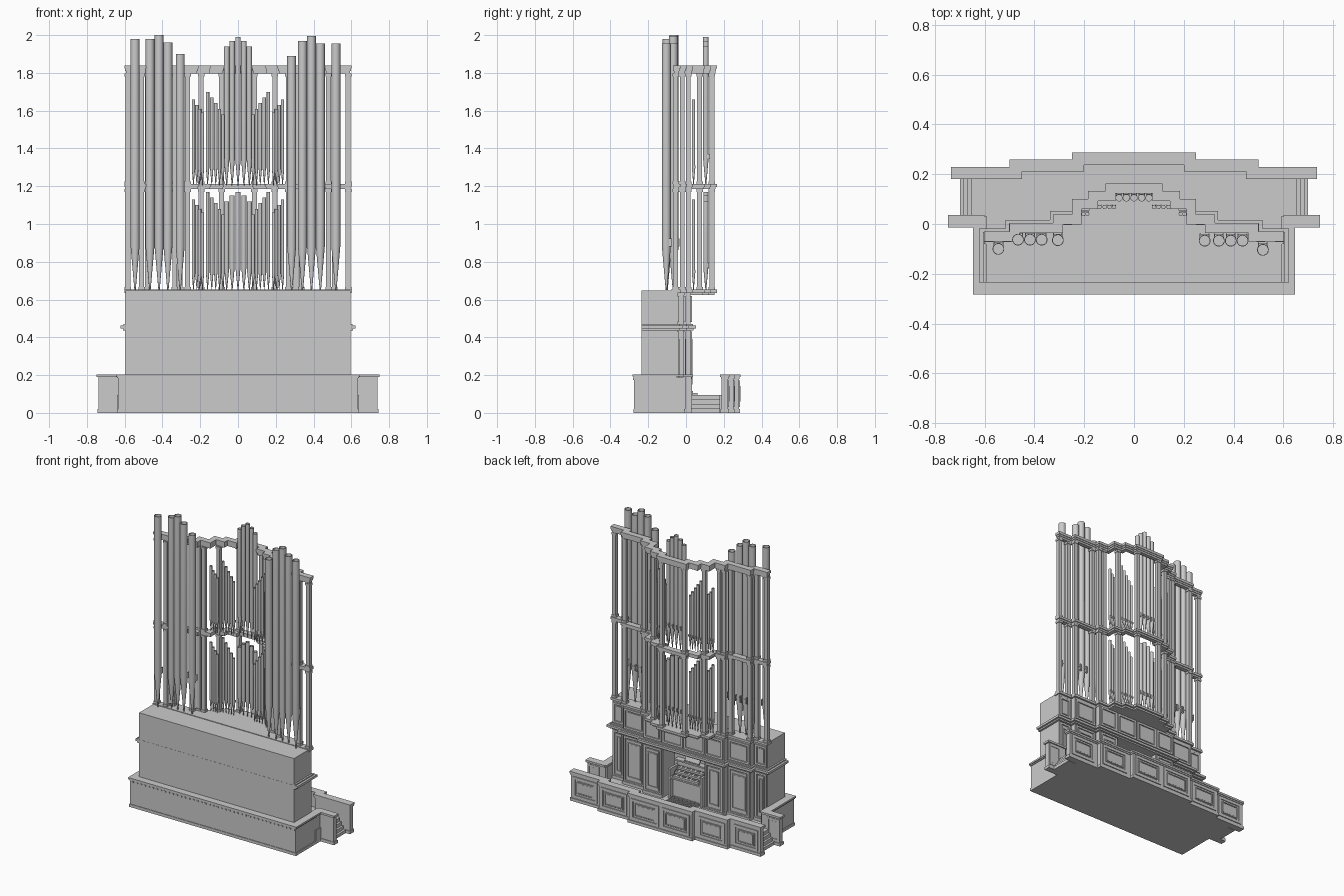
import bpy, bmesh, math
from mathutils import Matrix, Vector

if "Cube" in bpy.data.objects:
    bpy.data.objects.remove(bpy.data.objects["Cube"])


def finish(name, bm, mirror=False, smooth=False):
    bmesh.ops.recalc_face_normals(bm, faces=bm.faces)
    me = bpy.data.meshes.new(name)
    bm.to_mesh(me)
    bm.free()
    ob = bpy.data.objects.new(name, me)
    bpy.context.collection.objects.link(ob)
    if mirror:
        ob.modifiers.new("mirror", 'MIRROR')
    if smooth:
        bpy.ops.object.select_all(action='DESELECT')
        ob.select_set(True)
        bpy.context.view_layer.objects.active = ob
        bpy.ops.object.shade_smooth_by_angle(angle=math.radians(40))
    return ob


def add_box(bm, x0, x1, y0, y1, z0, z1):
    m = Matrix.LocRotScale(Vector(((x0 + x1) / 2, (y0 + y1) / 2, (z0 + z1) / 2)), None,
                           Vector((x1 - x0, y1 - y0, z1 - z0)))
    bmesh.ops.create_cube(bm, size=1, matrix=m)


def boxes(name, items, mirror=False):
    bm = bmesh.new()
    for b in items:
        add_box(bm, *b)
    return finish(name, bm, mirror)


def prism(name, layers, mirror=False):
    """layers: (points, z0, z1) plan outlines, each extruded upward"""
    bm = bmesh.new()
    for pts, z0, z1 in layers:
        f = bm.faces.new([bm.verts.new((x, y, z0)) for x, y in pts])
        r = bmesh.ops.extrude_face_region(bm, geom=[f])
        vs = [v for v in r['geom'] if isinstance(v, bmesh.types.BMVert)]
        bmesh.ops.translate(bm, verts=vs, vec=(0, 0, z1 - z0))
    return finish(name, bm, mirror)


def path(steps, off=0.0):
    """stepped line from the far left to the far right, moved outward by off"""
    half = []
    for i, (x, y) in enumerate(steps):
        if i:
            half.append((steps[i - 1][0] + off, y + off))
        half.append((x + off, y + off))
    return [(-x, y) for x, y in reversed(half)] + half


def solid(steps, back, off=0.0):
    p = path(steps, off)
    return p + [(p[-1][0], back), (p[0][0], back)]


def strip(steps, t, off=0.0):
    outer, inner = path(steps, off), path(steps, off - t)
    ex = steps[-1][0] + off
    inner[0], inner[-1] = (-ex, inner[0][1]), (ex, inner[-1][1])
    return outer + inner[::-1]


def panel(x0, x1, y, z0, z1, w=0.014, d=0.008):
    """frame bars standing proud of a +y face, with a raised field inside"""
    g = w * 1.6
    return [(x0, x0 + w, y, y + d, z0, z1), (x1 - w, x1, y, y + d, z0, z1),
            (x0 + w, x1 - w, y, y + d, z0, z0 + w), (x0 + w, x1 - w, y, y + d, z1 - w, z1),
            (x0 + g, x1 - g, y, y + d * 0.5, z0 + g, z1 - g)]


def pipes(name, items, z0, seg):
    """items: (x, y, radius, foot length, top)"""
    bm = bmesh.new()
    for x, y, r, foot, top in items:
        prof = [(r * 0.15, z0), (r, z0 + foot), (r, top), (r * 0.86, top), (r * 0.86, top - 0.06)]
        rings = [[bm.verts.new((x + q * math.cos(a), y + q * math.sin(a), z))
                  for a in (2 * math.pi * k / seg for k in range(seg))] for q, z in prof]
        for lo, hi in zip(rings, rings[1:]):
            for k in range(seg):
                j = (k + 1) % seg
                bm.faces.new((lo[k], lo[j], hi[j], hi[k]))
        bm.faces.new(rings[0])
        bm.faces.new(rings[-1])
        # mouth: lip and two ears
        zm = z0 + foot
        add_box(bm, x - r * .7, x + r * .7, y + r * .6, y + r * 1.05, zm + r * .9, zm + r * 1.2)
        for s in (-1, 1):
            add_box(bm, x + s * r * .75 - r * .1, x + s * r * .75 + r * .1,
                    y + r * .4, y + r * 1.25, zm, zm + r * 1.8)
    return finish(name, bm, smooth=True)


# ---- plinth, platform and stairs
boxes("plinth", [(-.635, .635, -.275, -.05, 0, .19), (-.64, .64, -.279, -.05, 0, .02),
                 (-.64, .64, -.279, -.05, .184, .192), (-.646, .646, -.284, -.05, .192, .204)])
boxes("plinth_dentils", [(-.62 + i * .031, -.608 + i * .031, -.281, -.27, .174, .184) for i in range(41)])
boxes("platform_floor", [(-.64, .64, -.06, .2, 0, .095), (-.46, .46, .19, .225, 0, .095), (-.21, .21, .2, .25, 0, .095)])
boxes("stairs", [(.63, .655 + i * .015, .03, .18, 0, .0955 - i * .0245) for i in range(4)], True)
boxes("side_wall", [(.6, .738, -.006, .028, 0, .19), (.6, .744, -.01, .033, 0, .02),
                    (.6, .748, -.014, .036, .19, .204), (.59, .635, -.06, .02, 0, .19),
                    (.59, .646, -.06, .03, .192, .204)]
      + panel(.645, .735, .026, .03, .18, .012, .005), True)

# ---- balustrade
bal = [(.242, .28), (.492, .252), (.727, .222)]
prism("balustrade", [(strip(bal, .034), 0, .185), (strip(bal, .046, .006), 0, .02),
                     (strip(bal, .042, .004), .18, .19), (strip(bal, .05, .008), .19, .204)])
spans = [(.012, .225, .28), (.275, .475, .252), (.525, .71, .222)]
boxes("balustrade_panels", [b for x0, x1, y in spans for b in panel(x0, x1, y, .03, .172, .016, .006)]
      + [b for x0, x1, y in spans for b in panel(x0 + .03, x1 - .03, y, .06, .142, .006, .008)], True)

# ---- case
case = [(.31, .025), (.49, -.01), (.595, -.045)]
side = [(.16, -.235), (.16, .025)] + path(case)[6 - 1 - 0:][1:]
side = [(.16, -.235), (.16, .025), (.31, .025), (.31, -.01), (.49, -.01), (.49, -.045),
        (.595, -.045), (.595, -.235)]
prism("case_lower_side", [(side, .09, .45)], True)
boxes("case_niche", [(-.16, .16, -.235, -.1, .09, .45)])
prism("case_upper", [(solid(case, -.235), .45, .648)])
prism("case_belt", [(solid(case, -.235, .014), .436, .446), (solid(case, -.236, .027), .446, .462),
                    (solid(case, -.235, .012), .462, .47)])
bays = [(.168, .302, .025), (.322, .482, -.01), (.502, .59, -.045)]
boxes("case_panels", [b for x0, x1, y in bays for b in panel(x0, x1, y, .11, .43, .014, .008)]
      + [b for x0, x1, y in bays for b in panel(x0 + .03, x1 - .03, y, .15, .39, .006, .01)]
      + [b for x0, x1, y in bays + [(.005, .16, .025)] for b in panel(x0, x1, y, .48, .62, .014, .008)], True)
boxes("case_foot", [(x0 - .008, x1 + .008, y, y + .012, .095, .115) for x0, x1, y in bays], True)

# ---- stepped beams of the pipe front
front = [(.115, .163), (.185, .133), (.25, .1), (.325, .038), (.5, .004), (.602, -.03)]
prism("pipe_floor", [(solid(front, -.08), .636, .652), (solid(front, -.08, -.012), .624, .636)])
prism("middle_beam", [(strip(front, .04), 1.196, 1.212), (strip(front, .03, -.006), 1.184, 1.196)])
prism("top_beam", [(strip(front, .04), 1.822, 1.84), (strip(front, .034, -.004), 1.81, 1.822),
                   (strip(front, .026, -.008), 1.797, 1.81)])

# ---- posts with small collars
posts = [(.087, .137), (.195, .072), (.267, .012), (.306, .012), (.335, -.02), (.48, -.02),
         (.51, -.055), (.583, -.055)]
post_items = []
for x, y in posts:
    post_items.append((x - .013, x + .013, y - .013, y + .013, .65, 1.8))
    for z in (.652, 1.17, 1.212, 1.782):
        post_items.append((x - .017, x + .017, y - .017, y + .017, z, z + .014))
boxes("post", post_items, True)

# ---- large wing pipes
wing = [(-.545, -.1, 1.98), (-.466, -.063, 1.98), (-.418, -.063, 2.0), (-.371, -.063, 1.96), (-.306, -.065, 1.9),
        (.284, -.067, 1.89), (.341, -.067, 1.97), (.389, -.067, 1.995), (.436, -.067, 1.955), (.518, -.104, 1.955)]
pipes("wing_pipes", [(x, y, .0235, .23, t) for x, y, t in wing], .65, 28)

# ---- centre pipes, on two levels
mid = [(-.06, 1.94), (-.031, 1.97), (0, 1.99), (.031, 1.97), (.06, 1.94)]
pipes("upper_centre_pipes", [(x, .105, .0145, .14, t) for x, t in mid], 1.205, 20)
pipes("lower_centre_pipes", [(x, .105, .0135, .12, t - .82) for x, t in mid], .65, 20)
small = [(.08, .068, 1.58), (.098, .068, 1.61), (.118, .068, 1.64), (.139, .068, 1.67), (.161, .068, 1.7),
         (.188, .04, 1.59), (.203, .04, 1.61), (.218, .04, 1.63), (.236, .04, 1.66)]
both = [(s * x, y, t) for s in (-1, 1) for x, y, t in small]
pipes("upper_side_pipes", [(x, y, .0088, .09, t) for x, y, t in both], 1.205, 14)
pipes("lower_side_pipes", [(x, y, .0088, .09, t - .53) for x, y, t in both], .65, 14)

# ---- keyboard console in the niche
boxes("console_desk", [(-.12, .12, -.1, -.02, .095, .235), (-.12, .12, -.1, .012, .235, .245),
                       (-.12, .12, -.1, -.075, .245, .33), (-.13, -.115, -.1, .012, .095, .3),
                       (.115, .13, -.1, .012, .095, .3), (-.13, .13, -.1, -.06, .33, .34)])
boxes("keyboards", [(-.1, .1, -.08, .008 - i * .026, .245 + i * .02, .258 + i * .02) for i in range(3)])
boxes("black_keys", [(-.097 + k * .0108, -.0925 + k * .0108, -.07, -.006 - i * .026,
                      .258 + i * .02, .262 + i * .02)
                     for i in range(3) for k in range(19) if k % 7 not in (2, 6)])
boxes("pedals", [(-.1 + k * .0125, -.093 + k * .0125, -.03, .06, .095, .106) for k in range(17)])
stand = boxes("music_stand", [(-.055, .055, -.003, .003, 0, .065), (-.055, .055, 0, .014, 0, .006)])
stand.location = (0, -.068, .34)
stand.rotation_euler = (math.radians(20), 0, 0)
